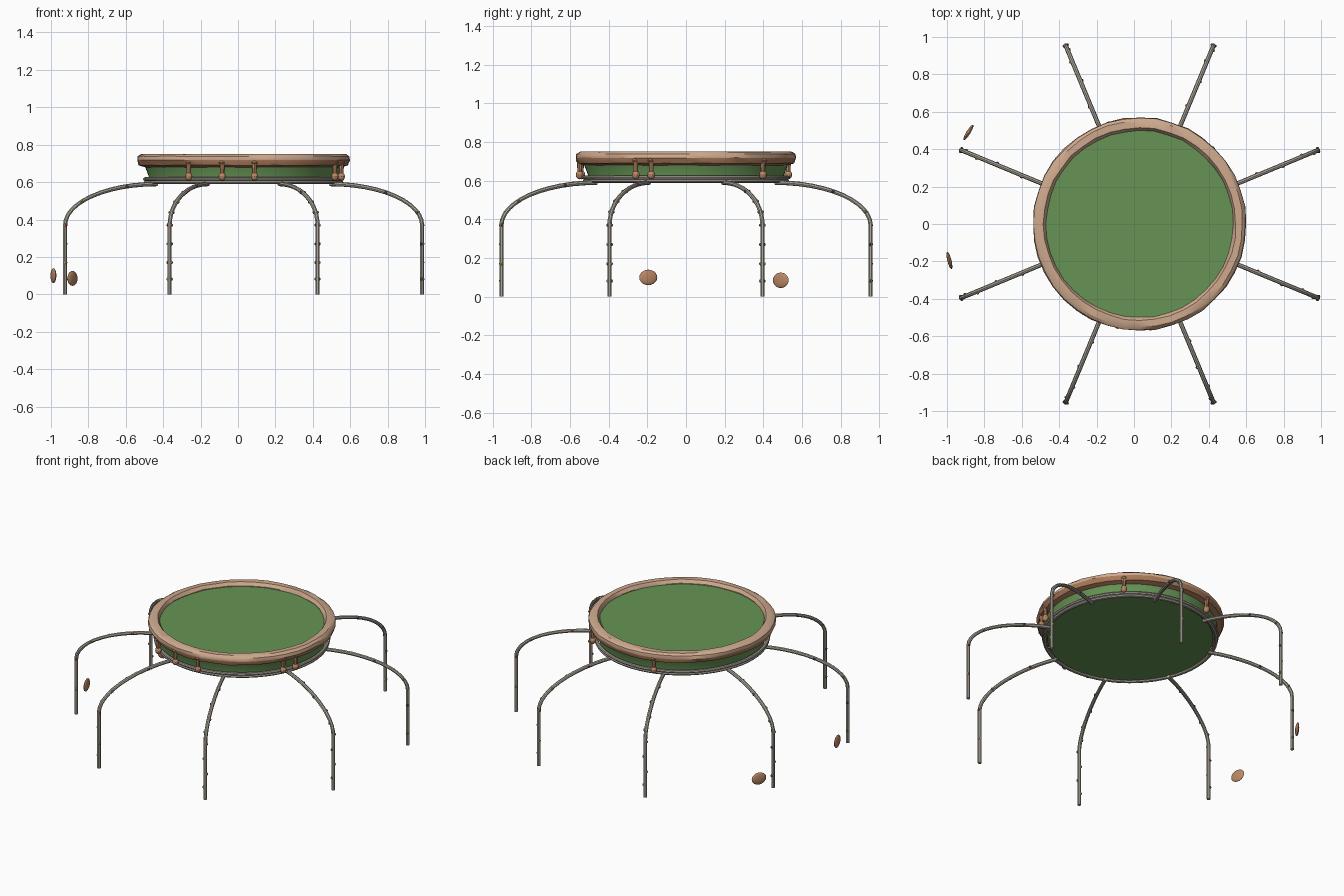
import bpy, bmesh, math, random
from mathutils import Vector, Matrix

random.seed(4)
if "Cube" in bpy.data.objects:
    bpy.data.objects.remove(bpy.data.objects["Cube"])

CX = 0.03  # centre of the drum


def material(name, rgb):
    m = bpy.data.materials.new(name)
    m.use_nodes = True
    m.diffuse_color = (*rgb, 1)
    m.node_tree.nodes["Principled BSDF"].inputs["Base Color"].default_value = (*rgb, 1)
    return m


green = material("leaf green", (0.135, 0.295, 0.09))
tan = material("pale tan", (0.62, 0.40, 0.27))
brown = material("toasted brown", (0.50, 0.25, 0.13))
crust_brown = material("deep crust brown", (0.40, 0.19, 0.10))
metal = material("grey metal", (0.42, 0.39, 0.33))
purple = material("dark purple", (0.13, 0.09, 0.14))
red = material("muted red", (0.40, 0.07, 0.05))
yellow = material("muted yellow", (0.45, 0.31, 0.07))


def finish(name, bm, *mats):
    bmesh.ops.recalc_face_normals(bm, faces=bm.faces)
    mesh = bpy.data.meshes.new(name)
    bm.to_mesh(mesh)
    bm.free()
    ob = bpy.data.objects.new(name, mesh)
    bpy.context.collection.objects.link(ob)
    for m in mats:
        mesh.materials.append(m)
    bpy.ops.object.select_all(action="DESELECT")
    ob.select_set(True)
    bpy.context.view_layer.objects.active = ob
    bpy.ops.object.shade_smooth_by_angle(angle=math.radians(35))


def lathe(bm, profile, steps=64, closed=False, wobble=0):
    """Spin a radius/height profile about the drum axis."""
    rings = []
    for i in range(steps):
        a = math.tau * i / steps
        ring = []
        for r, z in profile:
            r += random.uniform(-wobble, wobble)
            z += random.uniform(-wobble, wobble) * 0.5
            ring.append(bm.verts.new((CX + r * math.cos(a), r * math.sin(a), z)))
        rings.append(ring)
    n = len(profile)
    for i in range(steps):
        p, q = rings[i], rings[(i + 1) % steps]
        for j in range(n if closed else n - 1):
            k = (j + 1) % n
            bm.faces.new((p[j], q[j], q[k], p[k]))
    return rings


def blob(bm, place, size, turn=0, segments=10, rings=6, mat=0):
    matrix = Matrix.Translation(place) @ Matrix.Rotation(turn, 4, "Z") @ Matrix.Diagonal((*size, 1))
    new = bmesh.ops.create_uvsphere(bm, u_segments=segments, v_segments=rings, radius=1, matrix=matrix)
    for f in {f for v in new["verts"] for f in v.link_faces}:
        f.material_index = mat


# Green drum, closed above and below
bm = bmesh.new()
rings = lathe(bm, [(0.505, 0.598), (0.505, 0.625), (0.53, 0.69), (0.515, 0.725)])
bm.faces.new([r[0] for r in rings])
bm.faces.new([r[-1] for r in rings])
finish("drum", bm, green)

# Uneven crust around the top edge, darker on its lower outside
bm = bmesh.new()
lathe(bm, [(0.503, 0.70), (0.50, 0.73), (0.515, 0.75), (0.55, 0.75),
           (0.567, 0.738), (0.571, 0.718), (0.56, 0.69), (0.53, 0.68)], 40, True, 0.003)
for f in bm.faces:
    c = f.calc_center_median()
    outside = math.hypot(c.x - CX, c.y) > 0.51
    f.material_index = int(outside and c.z < 0.719)
finish("crust_rim", bm, tan, crust_brown)

# Hanging drips under the crust
bm = bmesh.new()
for degrees in (238, 258, 276, 332, 341, 46, 107):
    a = math.radians(degrees)
    out = Vector((math.cos(a), math.sin(a), 0))
    base = Vector((CX, 0, 0)) + out * 0.553
    bmesh.ops.create_cone(bm, cap_ends=True, segments=8, radius1=0.011, radius2=0.014, depth=0.075,
                          matrix=Matrix.Translation(base + Vector((0, 0, 0.672))))
    blob(bm, base + Vector((0, 0, 0.63)), (0.02, 0.02, 0.023))
    blob(bm, base + Vector((0, 0, 0.705)), (0.02, 0.02, 0.012))
finish("drips", bm, brown)

# Paired metal hoops at the bottom edge
for name, radius, height in (("lower_hoop", 0.522, 0.599), ("upper_hoop", 0.526, 0.616)):
    bm = bmesh.new()
    lathe(bm, [(radius + 0.012 * math.cos(math.tau * k / 8), height + 0.010 * math.sin(math.tau * k / 8))
               for k in range(8)], closed=True)
    finish(name, bm, metal)


def leg_point(out, t):
    """Lower part is a straight post, upper part a quarter ellipse."""
    if t < 1:
        r, z = 1.033, 0.37 * t
    else:
        a = (t - 1) * math.pi / 2
        r, z = 0.5 + 0.533 * math.cos(a), 0.37 + 0.22 * math.sin(a)
    return Vector((CX, 0, z)) + out * r


# Eight bent tube legs with small coloured knots on alternating sides
for i in range(8):
    a = math.radians(22.5 + 45 * i)
    out = Vector((math.cos(a), math.sin(a), 0))
    side = Vector((-out.y, out.x, 0))
    bm = bmesh.new()
    sections = []
    for t in [0] + [1 + k / 12 for k in range(13)]:
        p = leg_point(out, t)
        bend = max(t - 1, 0) * math.pi / 2
        across = out * math.cos(bend) + Vector((0, 0, math.sin(bend)))
        sections.append([bm.verts.new(p + 0.012 * (side * math.sin(math.tau * k / 8) + across * math.cos(math.tau * k / 8)))
                         for k in range(8)])
    for p, q in zip(sections, sections[1:]):
        for k in range(8):
            bm.faces.new((p[k], p[(k + 1) % 8], q[(k + 1) % 8], q[k]))
    bm.faces.new(sections[0])
    bm.faces.new(sections[-1])
    finish(f"leg_{i + 1}", bm, metal)

    bm = bmesh.new()
    for k, t in enumerate((0.22, 0.46, 0.73, 1.0, 1.2, 1.38, 1.58, 1.78)):
        shift = side * (0.009 if k % 2 else -0.009)
        blob(bm, leg_point(out, t) + shift, (0.009, 0.009, 0.009), 0, 8, 5, k % 4)
    finish(f"leg_knots_{i + 1}", bm, green, yellow, purple, red)

# Two loose flat discs standing beside the legs
for name, place, turn in (("front_disc", (-0.987, -0.195, 0.1), 0.25),
                          ("back_disc", (-0.885, 0.49, 0.085), -0.56)):
    bm = bmesh.new()
    blob(bm, place, (0.011, 0.048, 0.04), turn, 16, 10)
    finish(name, bm, brown)
